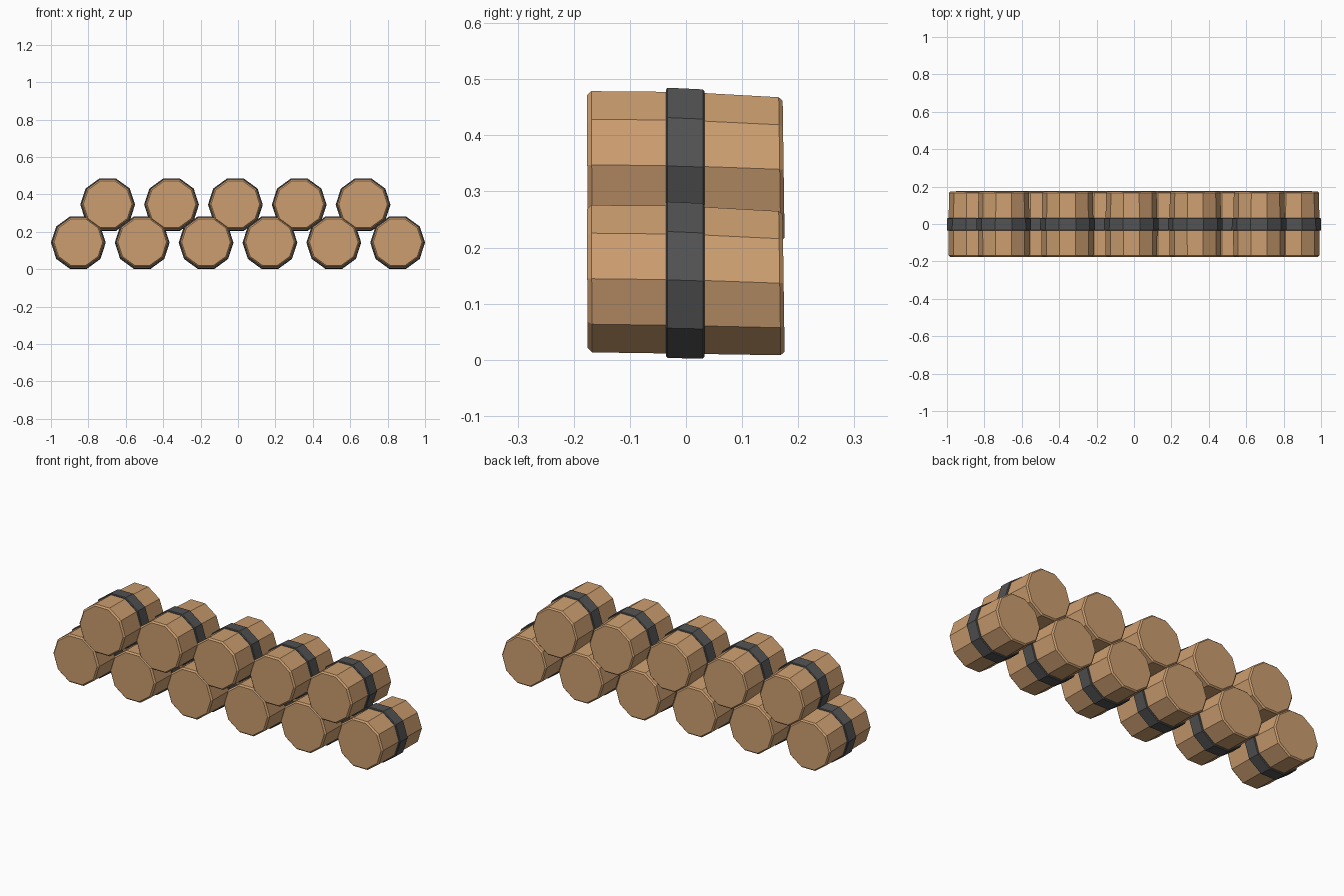
import bpy, bmesh
from math import cos, sin, tau

if "Cube" in bpy.data.objects:
    bpy.data.objects.remove(bpy.data.objects["Cube"])

SIDES = 10


def material(name, rgb):
    m = bpy.data.materials.new(name)
    m.diffuse_color = (*rgb, 1)
    m.use_nodes = True
    m.node_tree.nodes["Principled BSDF"].inputs["Base Color"].default_value = m.diffuse_color
    return m


wood = material("wood", (0.60, 0.34, 0.16))
iron = material("dark_band", (0.085, 0.085, 0.085))


def loft(name, rings, x, z, mat):
    """Capped decagonal loft along y; each ring is (y, radius, z offset, lean)."""
    bm = bmesh.new()
    loops = []
    for y, r, dz, lean in rings:
        loop = []
        for i in range(SIDES):
            a = tau * i / SIDES
            h = r * sin(a)
            loop.append(bm.verts.new((x + r * cos(a), y - lean * h, z + dz + h)))
        loops.append(loop)
    for a, b in zip(loops, loops[1:]):
        for i in range(SIDES):
            j = (i + 1) % SIDES
            bm.faces.new((a[i], a[j], b[j], b[i]))
    bm.faces.new(loops[0])
    bm.faces.new(loops[-1])
    bmesh.ops.recalc_face_normals(bm, faces=bm.faces)
    me = bpy.data.meshes.new(name)
    bm.to_mesh(me)
    bm.free()
    me.materials.append(mat)
    ob = bpy.data.objects.new(name, me)
    bpy.context.collection.objects.link(ob)


# Slightly bent log with chamfered ends, and the band round its middle
LOG = [(-0.176, 0.130, 0.002, 0.005), (-0.168, 0.138, 0.002, 0.005),
       (0.0, 0.1385, 0.0, 0.01),
       (0.167, 0.135, -0.006, 0.014), (0.174, 0.128, -0.006, 0.014)]
BAND = [(-0.036, 0.1425, 0.0, 0), (-0.033, 0.1465, 0.0, 0),
        (0.030, 0.1455, -0.002, 0), (0.033, 0.1415, -0.002, 0)]


def log(name, x, z):
    loft(name, LOG, x, z, wood)
    loft(name + "_band", BAND, x, z, iron)


# Bottom row of six, top row of five nested between them
STEP = 0.3414
for i in range(6):
    log(f"lower_log_{i + 1}", (i - 2.5) * STEP, 0.1425)
for i in range(5):
    log(f"upper_log_{i + 1}", (i - 2) * STEP - 0.014, 0.3455)
